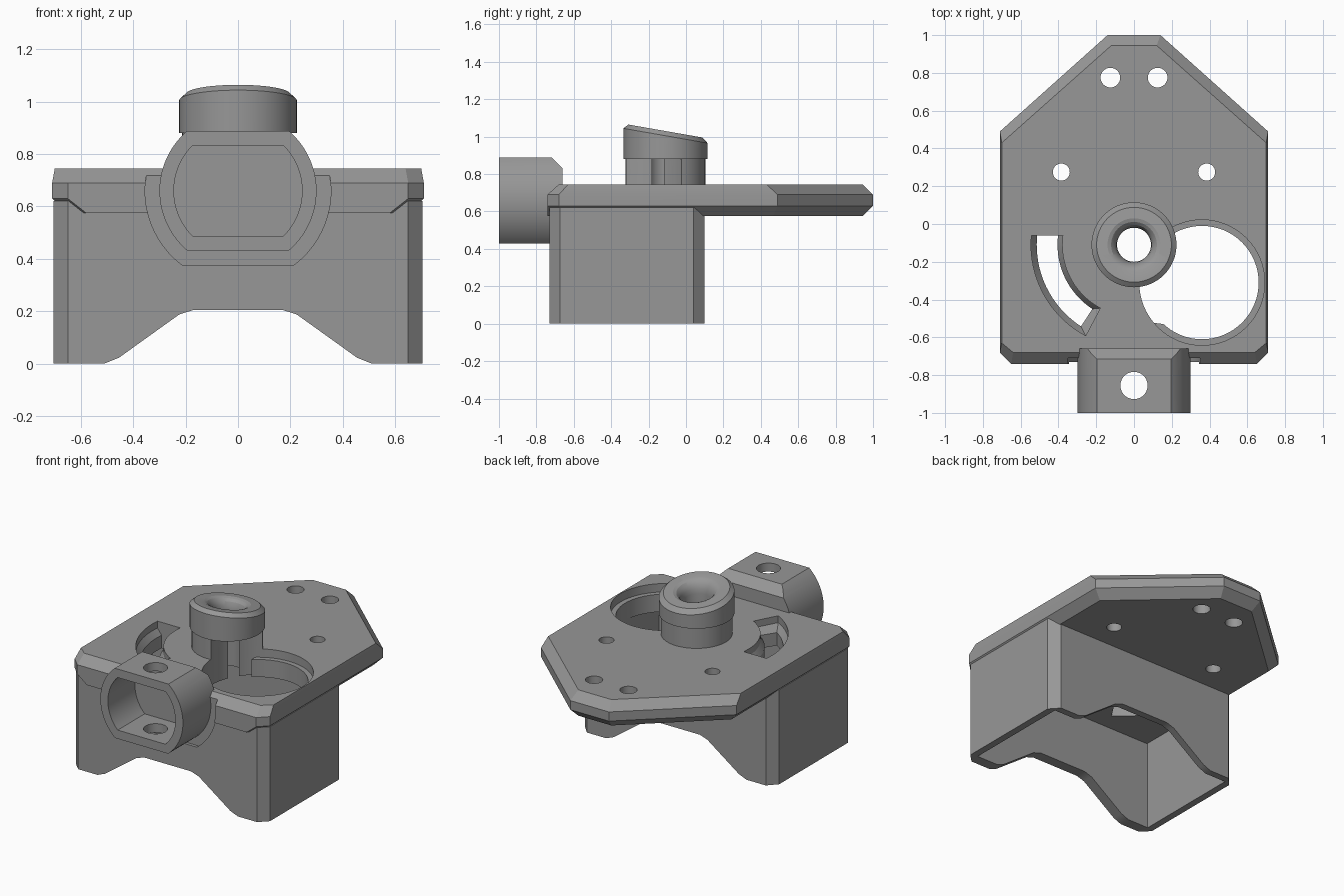
import bpy, bmesh, math
from math import sin, cos, pi, sqrt

if "Cube" in bpy.data.objects:
    bpy.data.objects.remove(bpy.data.objects["Cube"])

grey = bpy.data.materials.new("plain_grey")
grey.diffuse_color = (0.31, 0.31, 0.31, 1)
grey.use_nodes = True
grey.node_tree.nodes["Principled BSDF"].inputs["Base Color"].default_value = grey.diffuse_color


def loft(name, rings, closed=False):
    """Skin a row of equal point rings; cap the ends or close the loop."""
    bm = bmesh.new()
    vs = [[bm.verts.new(p) for p in r] for r in rings]
    n = len(vs[0])
    for i in range(len(vs) if closed else len(vs) - 1):
        a, b = vs[i], vs[(i + 1) % len(vs)]
        for j in range(n):
            k = (j + 1) % n
            bm.faces.new((a[j], a[k], b[k], b[j]))
    if not closed:
        bm.faces.new(vs[0])
        bm.faces.new(vs[-1])
    bmesh.ops.recalc_face_normals(bm, faces=bm.faces)
    me = bpy.data.meshes.new(name)
    bm.to_mesh(me)
    bm.free()
    me.materials.append(grey)
    ob = bpy.data.objects.new(name, me)
    bpy.context.collection.objects.link(ob)
    return ob


def prism_z(name, pts, z0, z1):
    return loft(name, [[(x, y, z) for x, y in pts] for z in (z0, z1)])


def prism_y(name, pts, y0, y1):
    return loft(name, [[(x, y, z) for x, z in pts] for y in (y0, y1)])


def circle(cx, cy, r, n=64):
    return [(cx + r * cos(2 * pi * i / n), cy + r * sin(2 * pi * i / n)) for i in range(n)]


def mirrored(half):
    return half + [(-x, y) for x, y in reversed(half)]


def flat_circle(r, low, high, cz=0.66, n=20):
    """Circle in x/z with flat top and bottom."""
    a0, a1 = math.asin((low - cz) / r), math.asin((high - cz) / r)
    angles = [a0 + (a1 - a0) * i / n for i in range(n + 1)]
    return mirrored([(r * cos(a), cz + r * sin(a)) for a in angles])


def cut(ob, *cutters):
    bpy.context.view_layer.objects.active = ob
    for c in cutters:
        m = ob.modifiers.new("cut", 'BOOLEAN')
        m.operation, m.solver, m.object = 'DIFFERENCE', 'EXACT', c
        bpy.ops.object.modifier_apply(modifier=m.name)


HUB = (0, -0.11)      # centre of the hub and of the curved slot
WELL = (0.36, -0.31)  # centre of the large round opening

# Plate with bevelled rim
levels = [
    (0.575, [(0.58, -0.74), (0.655, -0.66), (0.655, 0.465), (0.12, 0.945)]),
    (0.63, [(0.65, -0.74), (0.71, -0.68), (0.71, 0.49), (0.14, 1.0)]),
    (0.69, [(0.65, -0.74), (0.71, -0.68), (0.71, 0.49), (0.14, 1.0)]),
    (0.745, [(0.64, -0.68), (0.70, -0.63), (0.70, 0.43), (0.12, 0.945)]),
]
plate = loft("plate", [[(x, y, z) for x, y in mirrored(h)] for z, h in levels])

# Hollow body with an arch through the front and back walls
body = prism_z("body", mirrored([(0.65, -0.73), (0.705, -0.675), (0.705, 0.04), (0.65, 0.1)]), 0, 0.62)
cavity = prism_z("cavity_cutter", mirrored([(0.66, -0.66), (0.66, 0.055)]), -0.2, 0.9)
arch = prism_y("arch_cutter", mirrored([(0.51, -0.1), (0.51, 0), (0.455, 0.022),
                                        (0.225, 0.187), (0.17, 0.205)]), -1.2, 0.5)
recess = prism_y("recess_cutter", flat_circle(0.355, 0.375, 0.96), -1.2, -0.71)

# Openings through the plate
well_top = prism_z("well_top_cutter", circle(*WELL, 0.332), 0.69, 0.95)
well_low = prism_z("well_low_cutter", circle(*WELL, 0.30), 0.4, 0.8)
# side pocket where the lip of the round opening is missing
arc = [p for p in circle(*WELL, 0.332, 180) if p[0] < 0.16 and p[1] > -0.53]
well_side = prism_z("well_side_cutter", arc + [(0.16, -0.53), (0.16, -0.09)], 0.4, 0.8)


def slot_ring(r0, r1, end, z, n=24):
    out = []
    for r, flip in ((r0, False), (r1, True)):
        a0, a1 = pi - math.asin(0.05 / r), math.radians(end)
        row = [(HUB[0] + r * cos(a), HUB[1] + r * sin(a), z)
               for a in (a0 + (a1 - a0) * i / n for i in range(n + 1))]
        out += row[::-1] if flip else row
    return out


slot = loft("slot_cutter", [slot_ring(0.405, 0.515, 237, 0.4), slot_ring(0.405, 0.515, 237, 0.66),
                            slot_ring(0.38, 0.545, 242, 0.70), slot_ring(0.38, 0.545, 242, 0.9)])
bore = prism_z("bore_cutter", circle(*HUB, 0.09), 0.3, 0.95)
screws = [prism_z("screw_cutter", circle(s * x, y, r, 32), 0.4, 0.9)
          for x, y, r in ((0.125, 0.775, 0.052), (0.385, 0.275, 0.045)) for s in (-1, 1)]

cut(body, cavity, arch, recess)
cut(plate, recess, well_top, well_low, well_side, slot, bore, *screws)

# Hub post, notched by the round opening
post = prism_z("hub_post", circle(*HUB, 0.213), 0.6, 0.88)
cut(post, bore, well_top, well_low, well_side)

# Hub cap with a sloped top and a rounded funnel
profile = [(0.09, 0.88, 0), (0.225, 0.88, 0), (0.225, 1.005, 1), (0.198, 1.03, 1),
           (0.14, 1.03, 1), (0.121, 1.022, 1), (0.105, 1.005, 1), (0.094, 0.98, 1), (0.09, 0.95, 1)]
cap = loft("hub_cap", [[(x, y, z - t * 0.175 * (y - HUB[1])) for x, y in circle(*HUB, r)]
                       for r, z, t in profile], closed=True)

# Front socket: flattened tube with a blind pocket and a vertical pin hole
socket = prism_y("front_socket", flat_circle(0.30, 0.43, 0.888), -1.0, -0.66)
pocket = prism_y("pocket_cutter", flat_circle(0.245, 0.487, 0.832), -1.2, -0.72)
pin = prism_z("pin_cutter", circle(0, -0.855, 0.072, 40), 0.2, 1.1)
bevel = loft("bevel_cutter", [[(x, -0.72, 0.892), (x, -0.63, 0.802), (x, -0.63, 1.0), (x, -0.72, 1.0)]
                              for x in (-0.5, 0.5)])
cut(socket, pocket, pin, bevel)

# Remove helpers, then smooth the round surfaces
parts = [plate, body, post, cap, socket]
for ob in list(bpy.data.objects):
    if ob not in parts:
        bpy.data.objects.remove(ob)
for ob in parts:
    bpy.ops.object.select_all(action='DESELECT')
    ob.select_set(True)
    bpy.context.view_layer.objects.active = ob
    bpy.ops.object.shade_smooth_by_angle(angle=math.radians(22))
